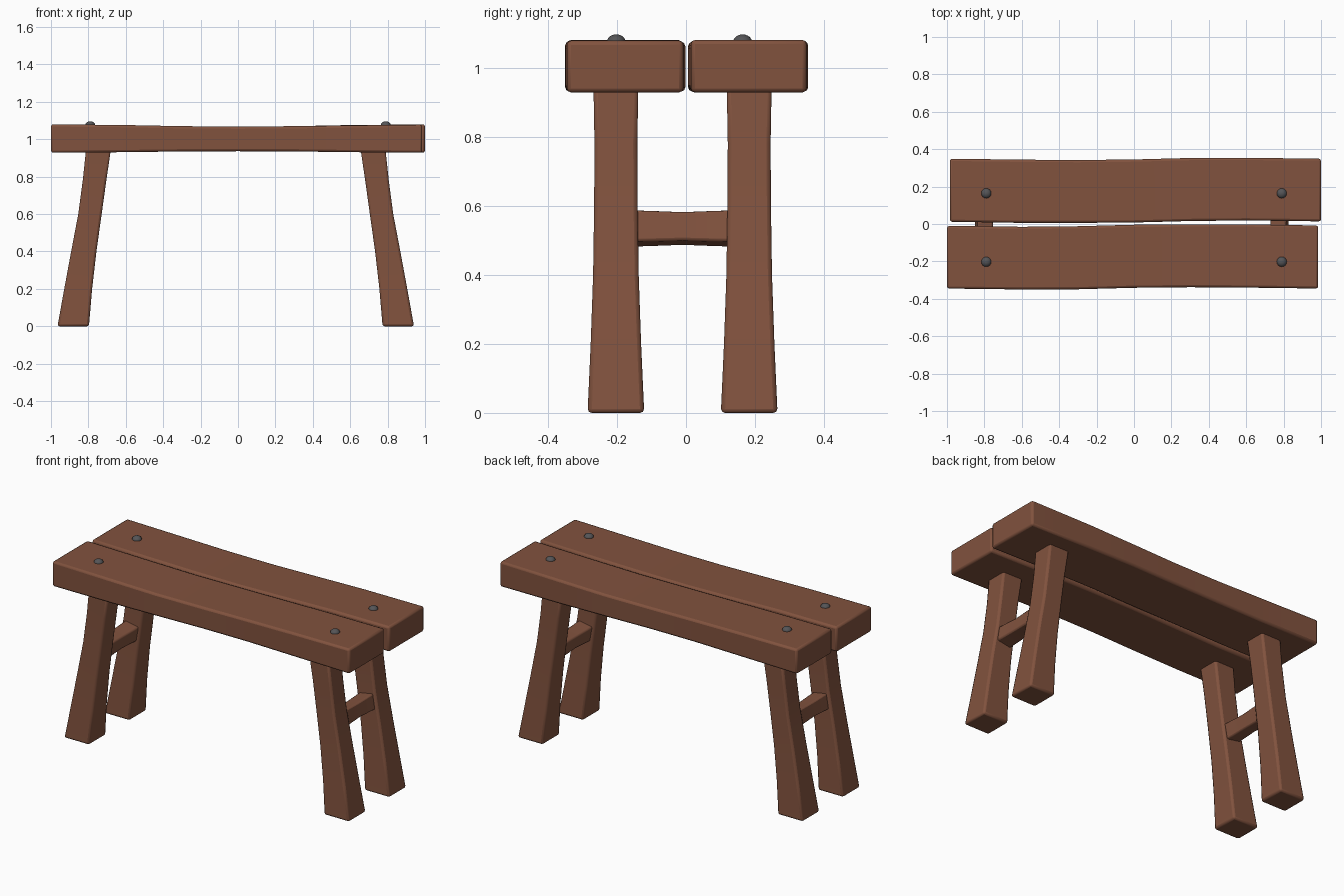
import bpy, bmesh, math
from mathutils import Vector

if "Cube" in bpy.data.objects:
    bpy.data.objects.remove(bpy.data.objects["Cube"])


def material(name, rgb):
    m = bpy.data.materials.new(name)
    m.diffuse_color = (*rgb, 1)
    m.use_nodes = True
    m.node_tree.nodes["Principled BSDF"].inputs["Base Color"].default_value = m.diffuse_color
    return m


WOOD = material("brown wood", (0.22, 0.085, 0.048))
IRON = material("dark iron", (0.09, 0.09, 0.095))


def smooth(ob, angle):
    bpy.ops.object.select_all(action='DESELECT')
    ob.select_set(True)
    bpy.context.view_layer.objects.active = ob
    bpy.ops.object.shade_smooth_by_angle(angle=math.radians(angle))


def loft(name, rings, bevel):
    """Skin a list of four-point rings, cap both ends, round the edges."""
    bm = bmesh.new()
    loops = [[bm.verts.new(p) for p in r] for r in rings]
    for a, b in zip(loops, loops[1:]):
        for i in range(4):
            j = (i + 1) % 4
            bm.faces.new((a[i], a[j], b[j], b[i]))
    bm.faces.new(loops[0])
    bm.faces.new(loops[-1])
    bmesh.ops.recalc_face_normals(bm, faces=bm.faces)
    me = bpy.data.meshes.new(name)
    bm.to_mesh(me)
    bm.free()
    me.materials.append(WOOD)
    ob = bpy.data.objects.new(name, me)
    bpy.context.collection.objects.link(ob)
    mod = ob.modifiers.new("rounded edges", 'BEVEL')
    mod.width = bevel
    mod.segments = 2
    mod.limit_method = 'ANGLE'
    mod.angle_limit = math.radians(40)
    smooth(ob, 40)
    return ob


# seat planks: x, inner edge y, outer edge y, bottom, top (front plank)
PLANK = [(-1.0, -0.010, -0.345, 0.928, 1.080),
         (-0.6, -0.015, -0.350, 0.931, 1.076),
         (-0.3, -0.012, -0.349, 0.935, 1.070),
         (0.0, -0.004, -0.341, 0.936, 1.068),
         (0.3, -0.002, -0.338, 0.935, 1.070),
         (0.6, -0.002, -0.340, 0.931, 1.074),
         (0.985, -0.008, -0.345, 0.928, 1.078)]
for name, s, dy in (("front_plank", 1, 0), ("back_plank", -1, 0.004)):
    loft(name, [[(s * x, s * yi + dy, z0), (s * x, s * yo + dy, z0),
                 (s * x, s * yo + dy, z1), (s * x, s * yi + dy, z1)]
                for x, yi, yo, z0, z1 in PLANK], 0.012)

# curved, flared legs: z, inner x, outer x, half depth
LEG = [(0.0, 0.785, 0.953, 0.082), (0.2, 0.768, 0.917, 0.073),
       (0.4, 0.745, 0.880, 0.066), (0.6, 0.717, 0.842, 0.063),
       (0.78, 0.692, 0.818, 0.062), (0.95, 0.667, 0.800, 0.065)]
CX = -0.012
ROWS = (("front", -0.203), ("back", 0.183))
for side, s in (("left", -1), ("right", 1)):
    for row, cy in ROWS:
        loft(f"{row}_{side}_leg",
             [[(CX + s * a, cy - d, z), (CX + s * b, cy - d, z),
               (CX + s * b, cy + d, z), (CX + s * a, cy + d, z)]
              for z, a, b, d in LEG], 0.012)

    # stretcher between the two legs, leaning with them, waisted in the middle
    t = math.radians(10)
    u = Vector((math.cos(t), 0, s * math.sin(t)))
    v = Vector((-s * math.sin(t), 0, math.cos(t)))
    rings = []
    for y, h in ((-0.18, 0.047), (-0.1, 0.045), (-0.01, 0.042),
                 (0.08, 0.045), (0.16, 0.047)):
        c = Vector((CX + s * 0.79, y, 0.534))
        rings.append([c + u * h * i + v * h * j
                      for i, j in ((-1, -1), (1, -1), (1, 1), (-1, 1))])
    loft(f"{side}_stretcher", rings, 0.008)

    # domed nail heads
    for row, y in (("front", -0.202), ("back", 0.164)):
        bpy.ops.mesh.primitive_uv_sphere_add(segments=16, ring_count=10,
                                             location=(s * 0.79, y, 1.075))
        nail = bpy.context.object
        nail.name = f"{row}_{side}_nail"
        nail.scale = (0.027, 0.027, 0.021)
        nail.data.materials.append(IRON)
        smooth(nail, 60)
